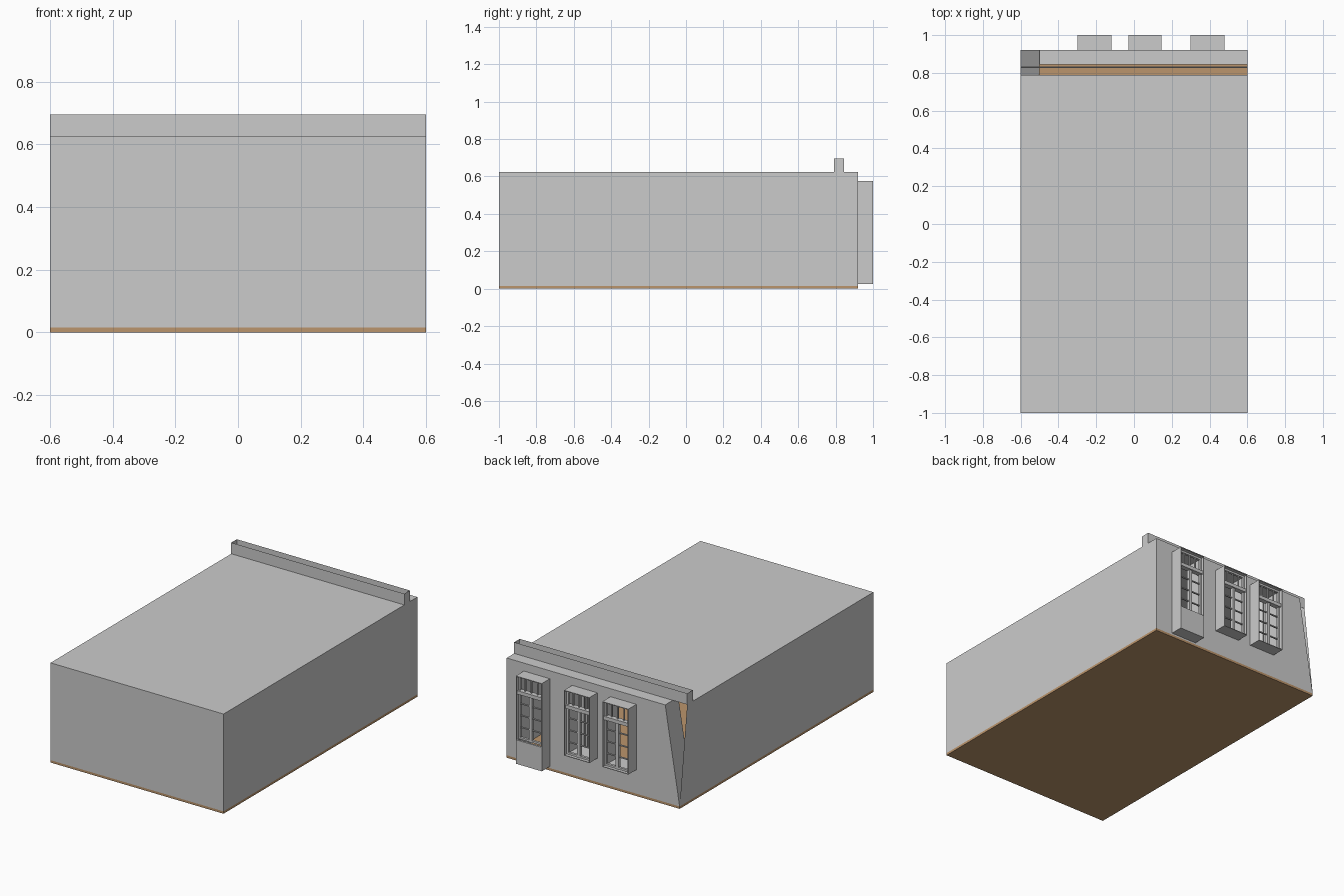
import bpy, bmesh, math

if "Cube" in bpy.data.objects:
    bpy.data.objects.remove(bpy.data.objects["Cube"])

H, F = 0.625, 0.015          # ceiling height, floor top
YI, YO, YB = 0.845, 0.92, 1.0  # window wall inner face, outer face, bay front


def mesh_object(name, verts, faces, mat=None, normals=True):
    me = bpy.data.meshes.new(name)
    me.from_pydata(verts, [], faces)
    if normals:
        bm = bmesh.new()
        bm.from_mesh(me)
        bmesh.ops.recalc_face_normals(bm, faces=bm.faces)
        bm.to_mesh(me)
        bm.free()
    ob = bpy.data.objects.new(name, me)
    bpy.context.collection.objects.link(ob)
    if mat:
        me.materials.append(mat)
    return ob


def boxes(name, items, mat=None):
    """One object made of several (x0, x1, y0, y1, z0, z1) boxes."""
    v, f = [], []
    for x0, x1, y0, y1, z0, z1 in items:
        n = len(v)
        v += [(x, y, z) for z in (z0, z1) for x, y in ((x0, y0), (x1, y0), (x1, y1), (x0, y1))]
        f += [[n + i for i in q] for q in ((3, 2, 1, 0), (4, 5, 6, 7), (0, 1, 5, 4),
                                           (1, 2, 6, 5), (2, 3, 7, 6), (3, 0, 4, 7))]
    return mesh_object(name, v, f, mat)


# Timber floor
wood = bpy.data.materials.new("wood")
wood.diffuse_color = (0.5, 0.3, 0.15, 1)
wood.use_nodes = True
wood.node_tree.nodes["Principled BSDF"].inputs["Base Color"].default_value = wood.diffuse_color
boxes("floor", [(-0.6, 0.6, -1, YO, 0, F)], wood)

# Thin room shell: front wall, two side walls, ceiling
S = 0.79
mesh_object("front_wall", [(-0.6, -1, F), (0.6, -1, F), (0.6, -1, H), (-0.6, -1, H)], [(0, 1, 2, 3)], normals=False)
mesh_object("right_wall", [(0.6, -1, F), (0.6, YO, F), (0.6, YO, H), (0.6, -1, H)], [(0, 1, 2, 3)], normals=False)
mesh_object("left_wall", [(-0.6, -1, F), (-0.6, YO, F), (-0.6, YI, H), (-0.6, -1, H)], [(3, 2, 1, 0)], normals=False)
mesh_object("ceiling", [(-0.6, -1, H), (0.6, -1, H), (0.6, S, H), (-0.6, S, H)], [(0, 1, 2, 3)], normals=False)

# Curtain recess: open-topped ring above the ceiling slot
ring = [(-0.6, S), (0.6, S), (0.6, YI), (-0.6, YI)]
mesh_object("curtain_recess", [(x, y, z) for z in (H, 0.695) for x, y in ring],
            [(i, (i + 1) % 4, (i + 1) % 4 + 4, i + 4) for i in range(4)], normals=False)
mesh_object("sloped_corner", [(-0.6, S, F), (-0.6, YI, F), (-0.5, YI, H), (-0.5, S, H)],
            [(0, 1, 2, 3)], normals=False)

# Window wall with one raked end
prof = [(-0.6, F), (0.6, F), (0.6, H), (-0.5, H)]
wall = mesh_object("window_wall", [(x, y, z) for y in (YI, YO) for x, z in prof],
                   [(0, 1, 2, 3), (7, 6, 5, 4)] + [(i, i + 4, (i + 1) % 4 + 4, (i + 1) % 4) for i in range(4)])

TOP, SILL = 0.575, 0.165
openings = [("left_window", -0.30, -0.12, SILL), ("middle_window", -0.03, 0.145, SILL),
            ("balcony_door", 0.30, 0.48, 0.025)]
cutter = boxes("opening_cutter", [(a + 0.001, b - 0.001, YI - 0.05, YO + 0.05, z + 0.001, TOP - 0.001)
                                  for _, a, b, z in openings])
cutter.hide_render = True
cutter.hide_viewport = True
mod = wall.modifiers.new("openings", 'BOOLEAN')
mod.operation = 'DIFFERENCE'
mod.solver = 'EXACT'
mod.object = cutter

for name, a, b, z0 in openings:
    # Projecting surround
    t = 0.004
    boxes(name + "_surround", [(a, a + t, YO, YB, z0, TOP), (b - t, b, YO, YB, z0, TOP),
                               (a + t, b - t, YO, YB, z0, z0 + t), (a + t, b - t, YO, YB, TOP - t, TOP)])
    # Frame, transom and glazing bars
    g0 = SILL + 0.01 if z0 < SILL else z0 + t
    y0, y1 = 0.965, 0.98
    x0, x1, zt, mid = a + t, b - t, 0.47, (a + b) / 2
    bars = [(x0, x0 + 0.012, y0, y1, g0, TOP - t), (x1 - 0.012, x1, y0, y1, g0, TOP - t),
            (x0, x1, y0, y1, g0, g0 + 0.012), (x0, x1, y0, y1, TOP - t - 0.012, TOP - t),
            (x0, x1, y0 - 0.005, y1 + 0.012, zt - 0.011, zt + 0.011),
            (mid - 0.009, mid + 0.009, y0 - 0.003, y1 + 0.003, g0, zt)]
    w = x1 - x0
    for k in (1, 2, 3):
        x = x0 + w * k / 4
        bars.append((x - 0.003, x + 0.003, y0 + 0.003, y1 - 0.003, zt, TOP - t))
        z = g0 + (zt - g0) * k / 4
        bars.append((x0, x1, y0 + 0.003, y1 - 0.003, z - 0.003, z + 0.003))
    # Solid lower panel for the door
    if z0 < SILL:
        bars.append((x0, x1, YB - 0.012, YB, z0 + t, g0))
    boxes(name + "_frame", bars)

# Curtain rod
bpy.ops.mesh.primitive_cylinder_add(vertices=12, radius=0.004, depth=1.2, location=(0, 0.83, 0.655),
                                    rotation=(0, math.pi / 2, 0))
bpy.context.object.name = "curtain_rod"


# Gathered curtains
def curtain(name, a, b, folds):
    n = folds * 10
    pts = []
    for i in range(n + 1):
        u = i / n
        p = 2 * math.pi * folds * u
        amp = 0.014 + 0.005 * math.sin(7 * u + a * 9)
        pts.append((a + (b - a) * u + 0.007 * math.sin(2 * p), 0.823 + amp * math.sin(p)))
    v = [(x, y, z) for z in (F + 0.003, 0.65) for x, y in pts]
    ob = mesh_object(name, v, [(i, i + 1, i + n + 2, i + n + 1) for i in range(n)], normals=False)
    ob.data.shade_smooth()


curtain("left_curtain", -0.47, -0.27, 8)
curtain("middle_curtain", 0.06, 0.24, 7)
